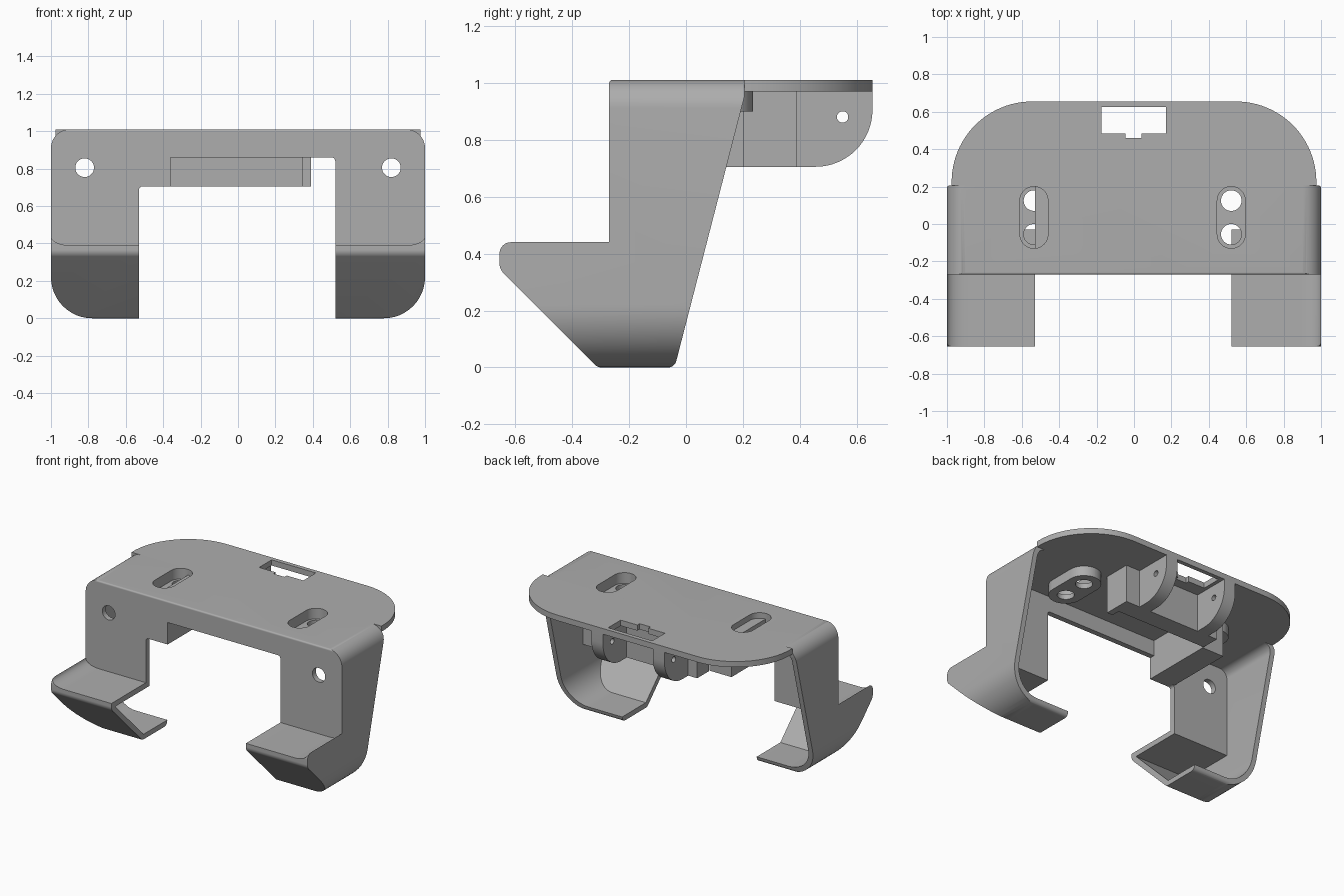
import bpy, bmesh, math
from mathutils import Vector

default = bpy.data.objects.get("Cube")
if default:
    bpy.data.objects.remove(default)

grey = bpy.data.materials.new("plain grey")
grey.use_nodes = True
colour = (0.42, 0.42, 0.42, 1)
grey.diffuse_color = colour
grey.node_tree.nodes["Principled BSDF"].inputs["Base Color"].default_value = colour

AXES = {"X": lambda u, v, w: (w, u, v),
        "Y": lambda u, v, w: (u, w, v),
        "Z": lambda u, v, w: (u, v, w)}


def rounded(corners, steps=12):
    """Polygon from (u, v, radius) corners, each filleted by its radius."""
    out = []
    for i, (u, v, r) in enumerate(corners):
        p = Vector((u, v))
        if r == 0:
            out.append(p)
            continue
        a = (Vector(corners[i - 1][:2]) - p).normalized()
        b = (Vector(corners[(i + 1) % len(corners)][:2]) - p).normalized()
        half = a.angle(b) / 2
        centre = p + (a + b).normalized() * r / math.sin(half)
        start = p + a * r / math.tan(half) - centre
        end = p + b * r / math.tan(half) - centre
        sweep = math.atan2(start.x * end.y - start.y * end.x, start.dot(end))
        for k in range(steps + 1):
            t = sweep * k / steps
            c, s = math.cos(t), math.sin(t)
            out.append(centre + Vector((start.x * c - start.y * s, start.x * s + start.y * c)))
    return out


def prism(name, outline, axis, low, high):
    place = AXES[axis]
    bm = bmesh.new()
    base = bm.faces.new([bm.verts.new(place(p[0], p[1], low)) for p in outline])
    grown = bmesh.ops.extrude_face_region(bm, geom=[base])["geom"]
    shift = Vector(place(0, 0, high - low))
    bmesh.ops.translate(bm, verts=[g for g in grown if isinstance(g, bmesh.types.BMVert)], vec=shift)
    bmesh.ops.recalc_face_normals(bm, faces=bm.faces)
    mesh = bpy.data.meshes.new(name)
    bm.to_mesh(mesh)
    bm.free()
    mesh.materials.append(grey)
    obj = bpy.data.objects.new(name, mesh)
    bpy.context.collection.objects.link(obj)
    return obj


def box(name, x, y, z):
    return prism(name, [(x[0], y[0]), (x[1], y[0]), (x[1], y[1]), (x[0], y[1])], "Z", *z)


def circle(u, v, r, n=32):
    return [(u + r * math.cos(math.tau * k / n), v + r * math.sin(math.tau * k / n)) for k in range(n)]


def combine(obj, tool, operation="DIFFERENCE", keep=False):
    mod = obj.modifiers.new("cut", "BOOLEAN")
    mod.operation, mod.object, mod.solver = operation, tool, "EXACT"
    with bpy.context.temp_override(object=obj, active_object=obj):
        bpy.ops.object.modifier_apply(modifier=mod.name)
    if not keep:
        bpy.data.objects.remove(tool)


def front_outline(half, low, high, r_low, r_high):
    return rounded([(-half, low, r_low), (half, low, r_low), (half, high, r_high), (-half, high, r_high)])


# Shell: side silhouette crossed with the rounded front silhouette
shell = prism("clamp_shell", rounded([
    (-.27, 1.01, .012), (-.27, .44, 0), (-.655, .44, .04), (-.655, .345, .05),
    (-.31, 0, .03), (-.04, 0, .03), (.205, .95, 0), (.205, 1.01, 0)]), "X", -1.1, 1.1)
combine(shell, prism("outer", front_outline(1, 0, 1.01, .22, .1), "Y", -1, 1), "INTERSECT")

# Hollow inside, open towards the back
hollow = prism("hollow", rounded([
    (-.232, .97, 0), (-.232, .352, 0), (-.612, .352, 0), (-.295, .036, 0), (.6, .036, 0), (.6, .97, 0)]),
    "X", -1.1, 1.1)
combine(hollow, prism("inner", front_outline(.965, .036, .97, .185, .06), "Y", -1, 1), "INTERSECT")
combine(shell, hollow)

# Shelf surface with a curved lip at the outer sides
lip = [(.9 + .1 * math.sin(t * math.pi / 16), .44 - .05 * math.cos(t * math.pi / 16)) for t in range(9)]
shelf = [(-x, z) for x, z in reversed(lip)] + lip + [(1.1, .44), (1.1, .6), (-1.1, .6), (-1.1, .44)]
combine(shell, prism("shelf", shelf, "Y", -.9, -.27))

# Opening between the legs, with its stepped upper edge
combine(shell, prism("opening", rounded([
    (-.53, -.1, 0), (.52, -.1, 0), (.52, .86, .02), (-.36, .86, 0), (-.36, .705, 0), (-.53, .705, .02)], 6),
    "Y", -1, 1))

# Round holes in the front panel
for x in (-.82, .82):
    combine(shell, prism("hole", circle(x, .805, .05), "Y", -.5, 0))

# Recessed screw slots with bosses below
for side, x in (("right", -.535), ("left", .52)):
    def slot(name, r, low, high):
        y0, y1 = -.055 - r, .125 + r
        return prism(name, rounded([(x - r, y0, r * .999), (x + r, y0, r * .999),
                                    (x + r, y1, r * .999), (x - r, y1, r * .999)]), "Z", low, high)
    boss = slot(side + "_screw_boss", .11, .9, .972)
    recess = slot("recess", .075, .935, 1.1)
    combine(shell, recess, keep=True)
    combine(boss, recess)
    for y in (-.055, .125):
        combine(boss, prism("hole", circle(x, y, .055), "Z", .8, 1.1))

# Rear part of the top plate with large rounded corners and a notched slot
plate = prism("rear_plate", rounded([
    (-.975, .205, 0), (.975, .205, 0), (.975, .655, .43), (-.975, .655, .43)], 24), "Z", .97, 1.01)
combine(plate, prism("notch", [(-.175, .485), (-.045, .485), (-.045, .46), (.04, .46), (.04, .485),
                               (.17, .485), (.17, .625), (-.175, .625)], "Z", .9, 1.1))

# Quarter-round hinge lugs with pin holes
for side, x0, x1 in (("right", -.29, -.2), ("left", .19, .28)):
    lug = prism(side + "_hinge_lug", rounded([
        (.39, .705, 0), (.655, .705, .2), (.655, .97, 0), (.39, .97, 0)], 16), "X", x0, x1)
    combine(lug, prism("pin_hole", circle(.55, .88, .02), "X", x0 - .1, x1 + .1))

# Blocks under the plate
box("hinge_base", (-.36, .345), (.26, .39), (.705, .97))
box("hinge_side_block", (.345, .39), (.2, .39), (.705, .97))
box("corner_block", (-.53, -.36), (-.232, .25), (.705, .97))

# Smooth curved surfaces, keep edges sharp
meshes = [o for o in bpy.context.scene.objects if o.type == "MESH" and grey.name in o.data.materials]
for obj in bpy.context.scene.objects:
    obj.select_set(obj in meshes)
bpy.context.view_layer.objects.active = shell
bpy.ops.object.shade_smooth_by_angle(angle=math.radians(30))
